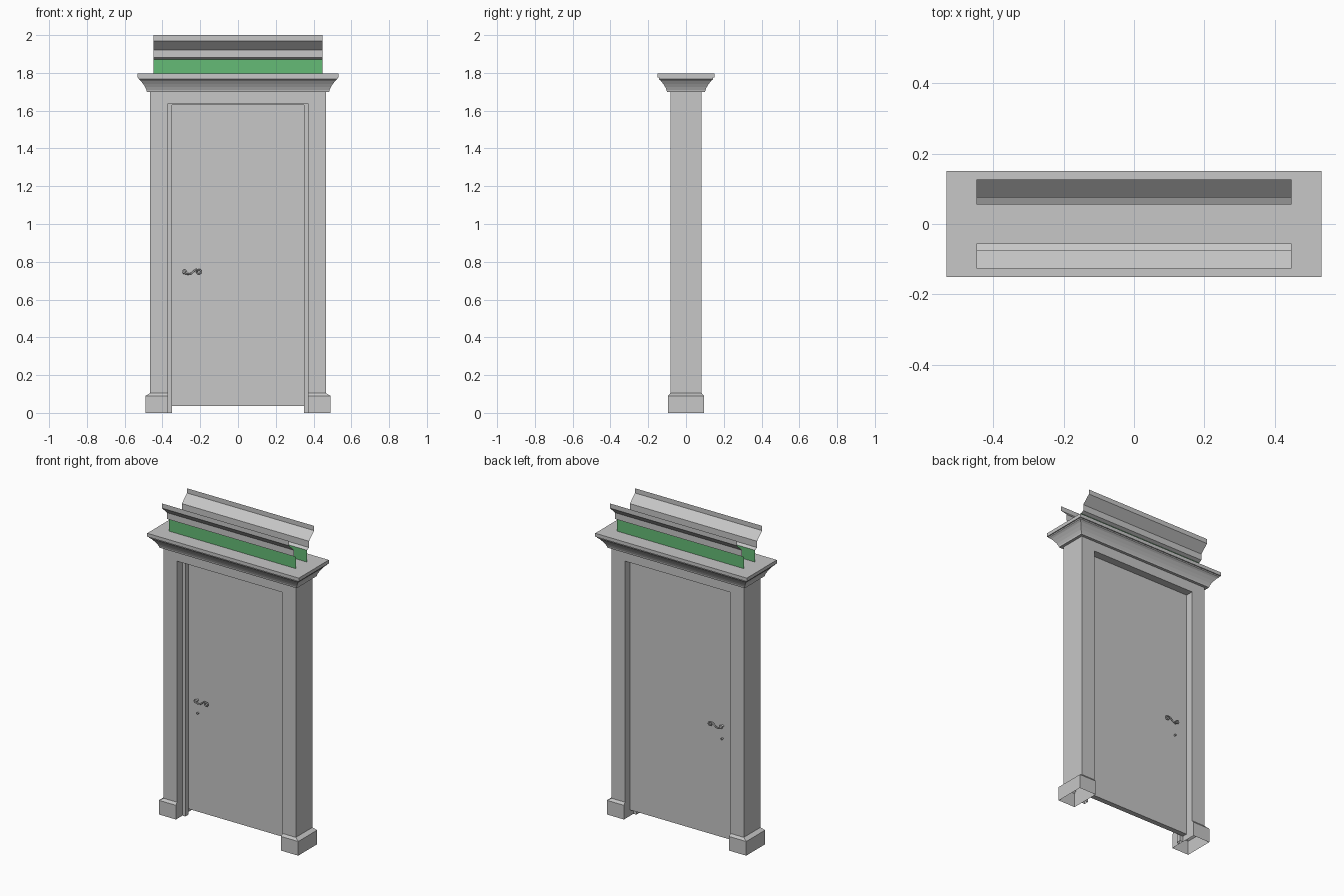
import bpy, bmesh, math
from mathutils import Matrix

cube = bpy.data.objects.get("Cube")
if cube:
    bpy.data.objects.remove(cube, do_unlink=True)


def material(name, rgb):
    m = bpy.data.materials.new(name)
    m.use_nodes = True
    color = (*rgb, 1)
    m.diffuse_color = color
    m.node_tree.nodes["Principled BSDF"].inputs["Base Color"].default_value = color
    return m


GREY = material("stone_grey", (0.57, 0.57, 0.57))
GREEN = material("panel_green", (0.13, 0.5, 0.18))


def finish(name, bm, mats=(GREY,), closed=True):
    if closed:
        bmesh.ops.recalc_face_normals(bm, faces=bm.faces)
    me = bpy.data.meshes.new(name)
    bm.to_mesh(me)
    bm.free()
    for m in mats:
        me.materials.append(m)
    ob = bpy.data.objects.new(name, me)
    bpy.context.collection.objects.link(ob)
    return ob


def arch(name, outer, inner, top, inner_top, bottom, y0, y1):
    """Upside-down U in the XZ plane, extruded along Y, open underneath."""
    half = [(outer, bottom), (outer, top)]
    hole = [(inner, inner_top), (inner, bottom)]
    pts = [(-x, z) for x, z in half] + half[::-1]
    pts += hole[::-1] + [(-x, z) for x, z in hole]
    bm = bmesh.new()
    face = bm.faces.new([bm.verts.new((x, y0, z)) for x, z in pts])
    new = bmesh.ops.extrude_face_region(bm, geom=[face], use_keep_orig=True)["geom"]
    moved = [v for v in new if isinstance(v, bmesh.types.BMVert)]
    bmesh.ops.translate(bm, verts=moved, vec=(0, y1 - y0, 0))
    bm.normal_update()
    under = [f for f in bm.faces if all(v.co.z < bottom + 0.001 for v in f.verts)]
    bmesh.ops.delete(bm, geom=under, context="FACES")
    return finish(name, bm)


def rect_loft(name, rings, caps):
    """Stack of rectangles (x0, x1, y half, z) joined by quads."""
    bm = bmesh.new()
    loops = []
    for x0, x1, y, z in rings:
        corners = [(x0, -y), (x1, -y), (x1, y), (x0, y)]
        loops.append([bm.verts.new((a, b, z)) for a, b in corners])
    for a, b in zip(loops, loops[1:]):
        for i in range(4):
            j = (i + 1) % 4
            bm.faces.new((a[i], a[j], b[j], b[i]))
    if caps:
        bm.faces.new(loops[0][::-1])
        bm.faces.new(loops[-1])
    return finish(name, bm)


BODY_X, BODY_Y, OPENING = 0.465, 0.083, 0.37
DOOR_FRONT, DOOR_BACK = 0.0, 0.033

# Frame and the stop the door closes against
arch("door_frame", BODY_X, OPENING, 1.71, 1.637, 0.1, -BODY_Y, BODY_Y)
arch("door_stop", OPENING, 0.349, 1.637, 1.63, 0, -0.03, DOOR_FRONT)

# Hollow plinths with a sloped top on the outer sides
for side, label in ((1, "left"), (-1, "right")):
    rings = [(side * OPENING, side * x, y, z) for x, y, z in
             ((0.49, 0.095, 0), (0.49, 0.095, 0.09), (BODY_X, BODY_Y, 0.105))]
    rect_loft(label + "_plinth", rings, False)

# Door leaf
bm = bmesh.new()
bmesh.ops.create_cube(bm, size=1)
bmesh.ops.scale(bm, verts=bm.verts, vec=(2 * OPENING, DOOR_BACK - DOOR_FRONT, 1.6))
bmesh.ops.translate(bm, verts=bm.verts, vec=(0, (DOOR_FRONT + DOOR_BACK) / 2, 0.837))
finish("door_leaf", bm)

# Cornice with a hollow curve under its slab
cornice = [(0.018, 1.70), (0.02, 1.71), (0.027, 1.725), (0.037, 1.741),
           (0.05, 1.758), (0.061, 1.767), (0.061, 1.775), (0.068, 1.775), (0.068, 1.797)]
rect_loft("cornice", [(-BODY_X - d, BODY_X + d, BODY_Y + d, z) for d, z in cornice], True)

# Thin parapet strips, green along the lowest band
strip = [(0.055, 1.797), (0.055, 1.872), (0.075, 1.882),
         (0.075, 1.922), (0.126, 1.97), (0.126, 2.0)]
for side, label in ((-1, "front"), (1, "back")):
    bm = bmesh.new()
    rows = [[bm.verts.new((x, side * y, z)) for x in (side * 0.447, side * -0.447)]
            for y, z in strip]
    for i, (a, b) in enumerate(zip(rows, rows[1:])):
        f = bm.faces.new((a[0], a[1], b[1], b[0]))
        f.material_index = 1 if i == 0 else 0
    finish(label + "_parapet", bm, (GREY, GREEN), closed=False)


def tube(name, x, z, y0, y1, radius, caps):
    bm = bmesh.new()
    bmesh.ops.create_cone(bm, cap_ends=caps, segments=12, radius1=radius,
                          radius2=radius, depth=abs(y1 - y0))
    bm.transform(Matrix.Translation((x, (y0 + y1) / 2, z))
                 @ Matrix.Rotation(math.pi / 2, 4, "X"))
    return finish(name, bm)


def curl(cx, cz, r, start, end, n=8):
    angles = [math.radians(start + (end - start) * i / n) for i in range(n + 1)]
    return [(cx + r * math.cos(a), cz + r * math.sin(a)) for a in angles]


# Scrolled lever handles and keyhole collars on both faces
path = curl(-0.283, 0.747, 0.008, 0, 270)
path += [(-0.265, 0.735), (-0.248, 0.738), (-0.235, 0.75), (-0.222, 0.759)]
path += curl(-0.207, 0.747, 0.011, 100, -200)
for face_y, out, label in ((DOOR_FRONT, -1, "front"), (DOOR_BACK, 1, "back")):
    cu = bpy.data.curves.new(label + "_handle", "CURVE")
    cu.dimensions = "3D"
    cu.bevel_depth = 0.0045
    cu.bevel_resolution = 2
    cu.use_fill_caps = True
    sp = cu.splines.new("POLY")
    sp.points.add(len(path) - 1)
    for p, (x, z) in zip(sp.points, path):
        p.co = (x, face_y + out * 0.022, z, 1)
    cu.materials.append(GREY)
    bpy.context.collection.objects.link(bpy.data.objects.new(label + "_handle", cu))
    tube(label + "_spindle", -0.283, 0.747, face_y, face_y + out * 0.024, 0.007, True)
    tube(label + "_keyhole_collar", -0.28, 0.665, face_y, face_y + out * 0.01, 0.006, False)
